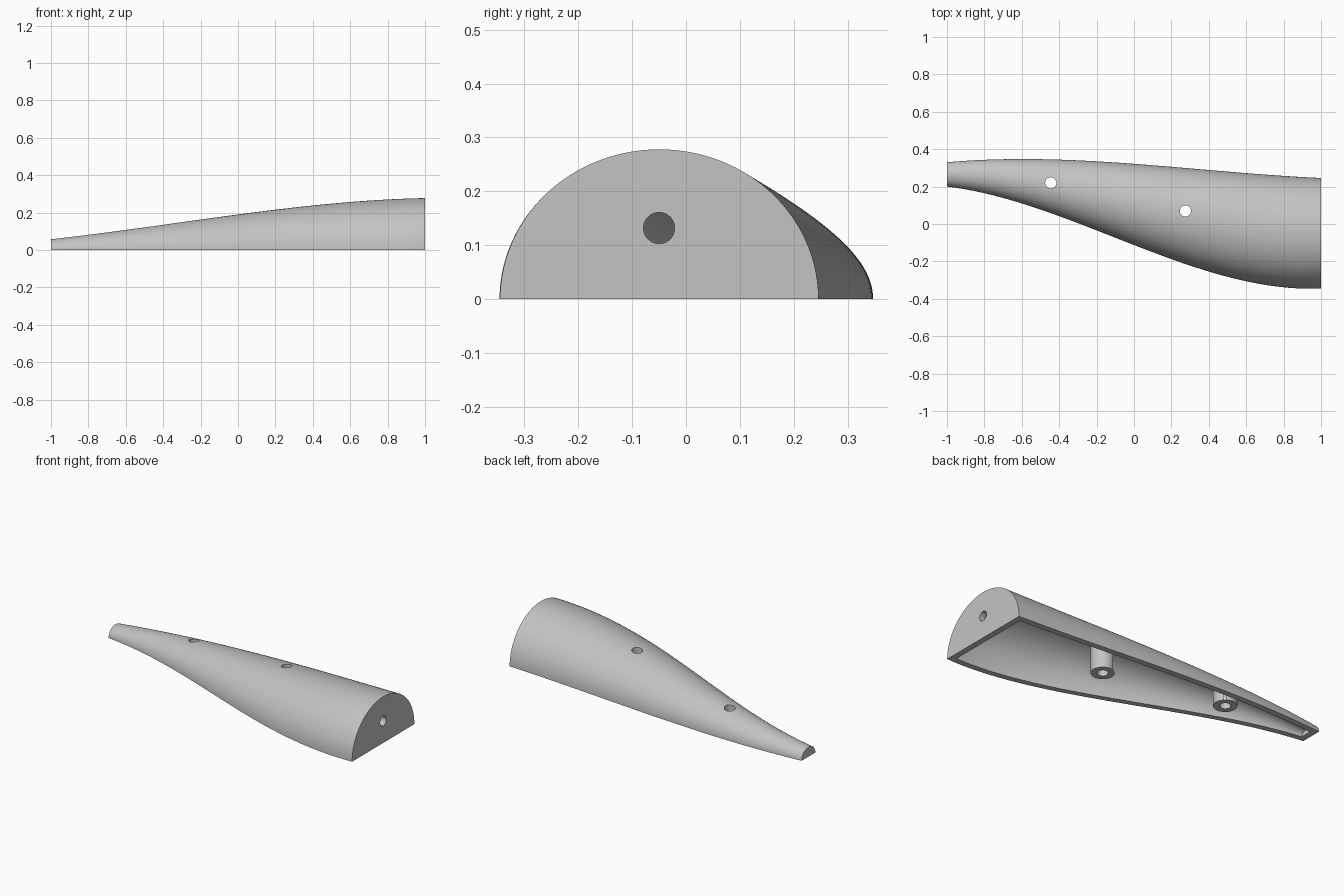
import bpy
import bmesh
import math
from mathutils import Matrix

cube = bpy.data.objects.get("Cube")
if cube:
    bpy.data.objects.remove(cube, do_unlink=True)

WALL = 0.035
STATIONS = 56
ARC = 56
SCREWS = [(-0.445, 0.22), (0.275, 0.07)]
BOSS_RADIUS = 0.064
HOLE_RADIUS = 0.03

grey = bpy.data.materials.new("plain grey")
grey.use_nodes = True
colour = (0.55, 0.55, 0.55, 1)
grey.diffuse_color = colour
grey.node_tree.nodes["Principled BSDF"].inputs["Base Color"].default_value = colour


def ease(x, start, end, slope_start, slope_end):
    """Cubic running from x = -1 to x = 1 with given end values and slopes."""
    t = (x + 1) / 2
    return (start * (2 * t**3 - 3 * t**2 + 1) + end * (3 * t**2 - 2 * t**3)
            + 2 * slope_start * (t**3 - 2 * t**2 + t)
            + 2 * slope_end * (t**3 - t**2))


def section(x, inset, skirt):
    """Half ellipse across the body at x, with an optional skirt below."""
    front = ease(x, 0.2, -0.345, -0.12, 0.04) + inset
    back = ease(x, 0.33, 0.246, 0.09, -0.045) - inset
    top = ease(x, 0.058, 0.278, 0.11, 0.02) - inset
    mid, half = (front + back) / 2, (back - front) / 2
    ring = [(x, mid + half * math.cos(math.pi * i / ARC),
             top * math.sin(math.pi * i / ARC)) for i in range(ARC + 1)]
    if skirt:
        ring += [(x, front, -skirt), (x, back, -skirt)]
    return ring


def make_object(name, bm):
    bmesh.ops.recalc_face_normals(bm, faces=bm.faces)
    mesh = bpy.data.meshes.new(name)
    bm.to_mesh(mesh)
    bm.free()
    mesh.materials.append(grey)
    obj = bpy.data.objects.new(name, mesh)
    bpy.context.collection.objects.link(obj)
    return obj


def loft(name, inset=0.0, skirt=0.0):
    bm = bmesh.new()
    reach = 1 - inset
    rings = []
    for i in range(STATIONS + 1):
        x = -reach + 2 * reach * i / STATIONS
        rings.append([bm.verts.new(p) for p in section(x, inset, skirt)])
    for a, b in zip(rings, rings[1:]):
        for j in range(len(a)):
            k = (j + 1) % len(a)
            bm.faces.new((a[j], a[k], b[k], b[j]))
    bm.faces.new(rings[0])
    bm.faces.new(rings[-1])
    return make_object(name, bm)


def rod(name, centre, radius, length, along_x=False):
    bm = bmesh.new()
    turn = Matrix.Rotation(math.pi / 2, 4, "Y") if along_x else Matrix()
    bmesh.ops.create_cone(bm, cap_ends=True, segments=40, radius1=radius,
                          radius2=radius, depth=length,
                          matrix=Matrix.Translation(centre) @ turn)
    return make_object(name, bm)


def cut(target, cutter):
    cutter.hide_render = True
    mod = target.modifiers.new("cut", "BOOLEAN")
    mod.operation = "DIFFERENCE"
    mod.solver = "EXACT"
    mod.object = cutter
    bpy.context.view_layer.objects.active = target
    bpy.ops.object.modifier_apply(modifier=mod.name)
    bpy.data.objects.remove(cutter, do_unlink=True)


# Tapered half-round body and the hollow inside it
shell = loft("tapered_shell")
cavity = loft("cavity_cutter", WALL, 0.1)

# Screw bosses stay solid where the cavity is cut away, flush with the rim
for x, y in SCREWS:
    cut(cavity, rod("boss_cutter", (x, y, 0.25), BOSS_RADIUS, 0.5))
    # Remove the skirt below the boss from the cavity so the rim stays flat
cut(shell, cavity)

# Screw holes through the bosses, and the round hole in the wide end
for x, y in SCREWS:
    cut(shell, rod("screw_hole_cutter", (x, y, 0.15), HOLE_RADIUS, 0.6))
cut(shell, rod("end_hole_cutter", (1, -0.05, 0.132), 0.029, 0.2, True))

# Smooth curved surfaces with crisp rims
bpy.ops.object.select_all(action="DESELECT")
shell.select_set(True)
bpy.context.view_layer.objects.active = shell
bpy.ops.object.shade_smooth_by_angle(angle=math.radians(30))
